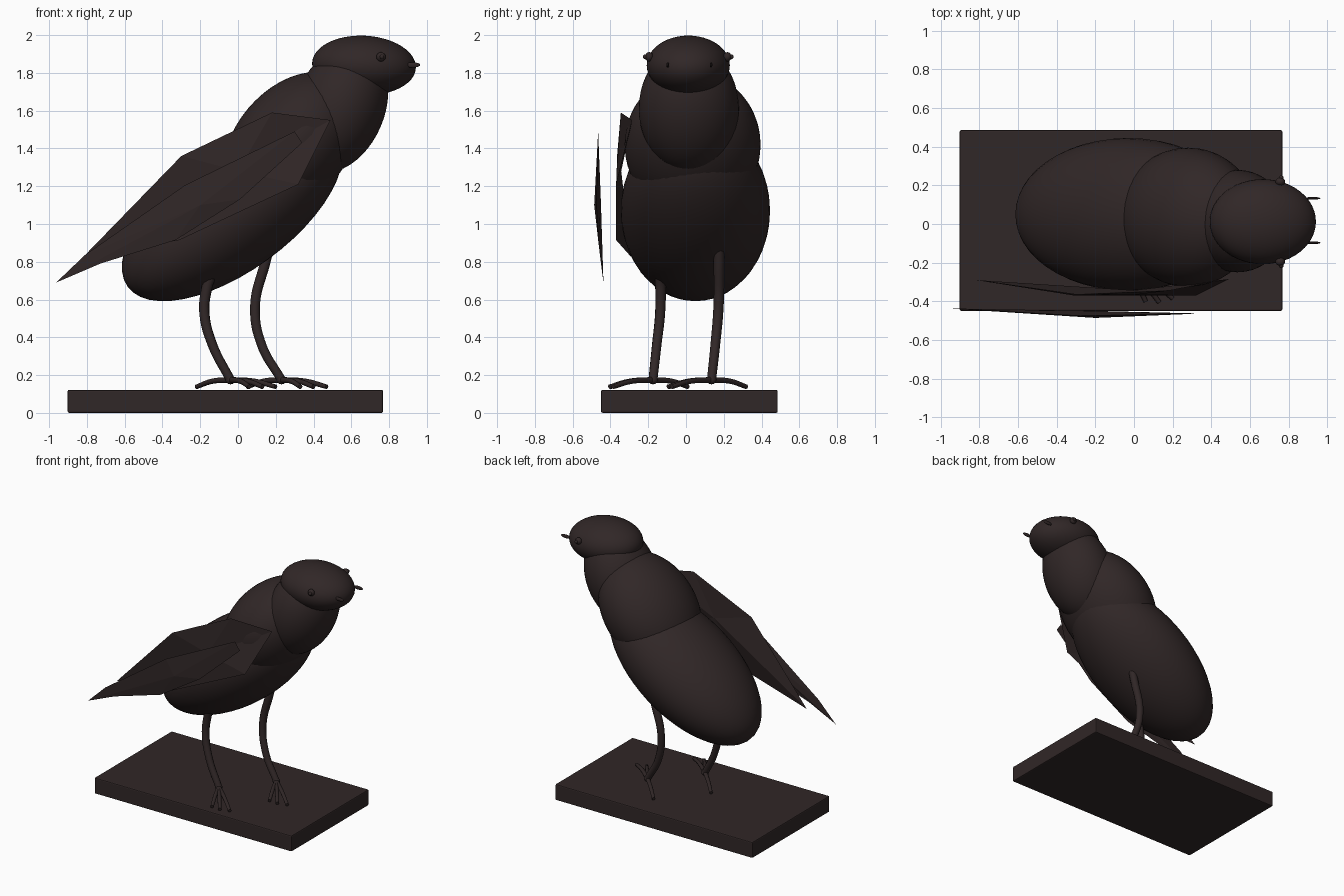
import bpy, bmesh, math
from mathutils import Vector

cube = bpy.data.objects.get("Cube")
if cube:
    bpy.data.objects.remove(cube, do_unlink=True)

brown = bpy.data.materials.new("dark_brown")
brown.use_nodes = True
COLOUR = (0.03, 0.02, 0.02, 1)
brown.diffuse_color = COLOUR
bsdf = brown.node_tree.nodes["Principled BSDF"]
bsdf.inputs["Base Color"].default_value = COLOUR
bsdf.inputs["Roughness"].default_value = 0.8


def ellipsoid(name, centre, radii, tilt=0, segments=48):
    """Smooth ellipsoid, its long axis raised by tilt degrees in the xz plane."""
    bpy.ops.mesh.primitive_uv_sphere_add(segments=segments, ring_count=segments // 2,
                                         location=centre)
    ob = bpy.context.object
    ob.name = name
    ob.scale = radii
    ob.rotation_euler.y = -math.radians(tilt)
    bpy.ops.object.shade_smooth()
    ob.data.materials.append(brown)
    return ob


def tube(name, points, radius, taper=1.0):
    """Round tube along a smooth path."""
    curve = bpy.data.curves.new(name, "CURVE")
    curve.dimensions = "3D"
    curve.bevel_depth = radius
    curve.bevel_resolution = 3
    curve.use_fill_caps = True
    spline = curve.splines.new("BEZIER")
    spline.bezier_points.add(len(points) - 1)
    for i, (bp, co) in enumerate(zip(spline.bezier_points, points)):
        bp.co = co
        bp.handle_left_type = bp.handle_right_type = "AUTO"
        bp.radius = 1 + (taper - 1) * i / (len(points) - 1)
    curve.materials.append(brown)
    ob = bpy.data.objects.new(name, curve)
    bpy.context.collection.objects.link(ob)
    return ob


def wing(name, outline, centre, bulge):
    """Faceted lens: a thin rim fanned to a raised centre on both sides."""
    bm = bmesh.new()
    rim = [bm.verts.new(p) for p in outline]
    for side in (-1, 1):
        hub = bm.verts.new(Vector(centre) + Vector((0, side * bulge, 0)))
        for a, b in zip(rim, rim[1:] + rim[:1]):
            bm.faces.new((a, b, hub))
    bmesh.ops.recalc_face_normals(bm, faces=bm.faces)
    mesh = bpy.data.meshes.new(name)
    bm.to_mesh(mesh)
    bm.free()
    mesh.materials.append(brown)
    ob = bpy.data.objects.new(name, mesh)
    bpy.context.collection.objects.link(ob)


# Base slab with softened edges
bpy.ops.mesh.primitive_cube_add(size=1, location=(-0.067, 0.018, 0.061))
base = bpy.context.object
base.name = "base"
base.scale = (1.67, 0.935, 0.122)
bpy.ops.object.transform_apply(location=False, rotation=False, scale=True)
base.data.materials.append(brown)
bevel = base.modifiers.new("Bevel", "BEVEL")
bevel.width = 0.008
bevel.segments = 2

# Body made of overlapping ellipsoids
ellipsoid("body", (-0.03, 0.05, 1.07), (0.685, 0.395, 0.32), 36)
ellipsoid("chest", (0.28, 0.035, 1.42), (0.436, 0.36, 0.297), 50)
ellipsoid("neck", (0.535, 0.015, 1.61), (0.353, 0.265, 0.24), 67)
ellipsoid("head", (0.667, 0.012, 1.84), (0.275, 0.22, 0.157), -3)

# Eyes with small pupils, and the two beak halves
for label, side in (("left", 1), ("right", -1)):
    ellipsoid(label + "_eye", (0.757, 0.012 + side * 0.207, 1.885), (0.025, 0.022, 0.025), 0, 16)
    ellipsoid(label + "_pupil", (0.762, 0.012 + side * 0.227, 1.885), (0.012, 0.013, 0.013), 0, 12)
    ellipsoid(label + "_beak", (0.925, 0.018 + side * 0.115, 1.842), (0.04, 0.007, 0.014), 0, 16)

# Legs and feet: path runs from the hip down to the ankle
LEGS = {
    "right": [(-0.14, -0.14, 0.74), (-0.165, -0.135, 0.66), (-0.178, -0.137, 0.53),
              (-0.135, -0.155, 0.36), (-0.04, -0.175, 0.175)],
    "left": [(0.17, 0.175, 0.9), (0.145, 0.175, 0.8), (0.09, 0.172, 0.56),
             (0.125, 0.155, 0.36), (0.23, 0.135, 0.175)],
}
TOES = [(0.10, -0.225), (0.17, -0.23), (0.24, -0.21), (-0.18, 0.185)]
for label, path in LEGS.items():
    tube(label + "_leg", path, 0.03, 0.8)
    ankle = Vector(path[-1])
    ellipsoid(label + "_ankle", ankle, (0.026, 0.026, 0.024), 0, 16)
    for i, (dx, dy) in enumerate(TOES):
        tip = ankle + Vector((dx, dy, -0.037))
        middle = ankle + Vector((dx * 0.55, dy * 0.55, -0.008))
        tube(f"{label}_toe_{i + 1}", [ankle, middle, tip], 0.016, 0.75)

# Right wing: broad inner blade and long outer feather
wing("inner_wing",
     [(0.49, -0.285, 1.55), (0.18, -0.345, 1.59), (-0.30, -0.365, 1.36),
      (-0.82, -0.29, 0.825), (-0.31, -0.37, 0.915), (0.32, -0.37, 1.21)],
     (0, -0.355, 1.28), 0.012)
wing("outer_feather",
     [(0.30, -0.465, 1.49), (0.34, -0.463, 1.43), (0.01, -0.475, 1.13),
      (-0.33, -0.465, 0.915), (-0.73, -0.45, 0.79), (-0.963, -0.437, 0.69),
      (-0.81, -0.445, 0.836), (-0.28, -0.475, 1.206)],
     (-0.2, -0.468, 1.1), 0.018)
